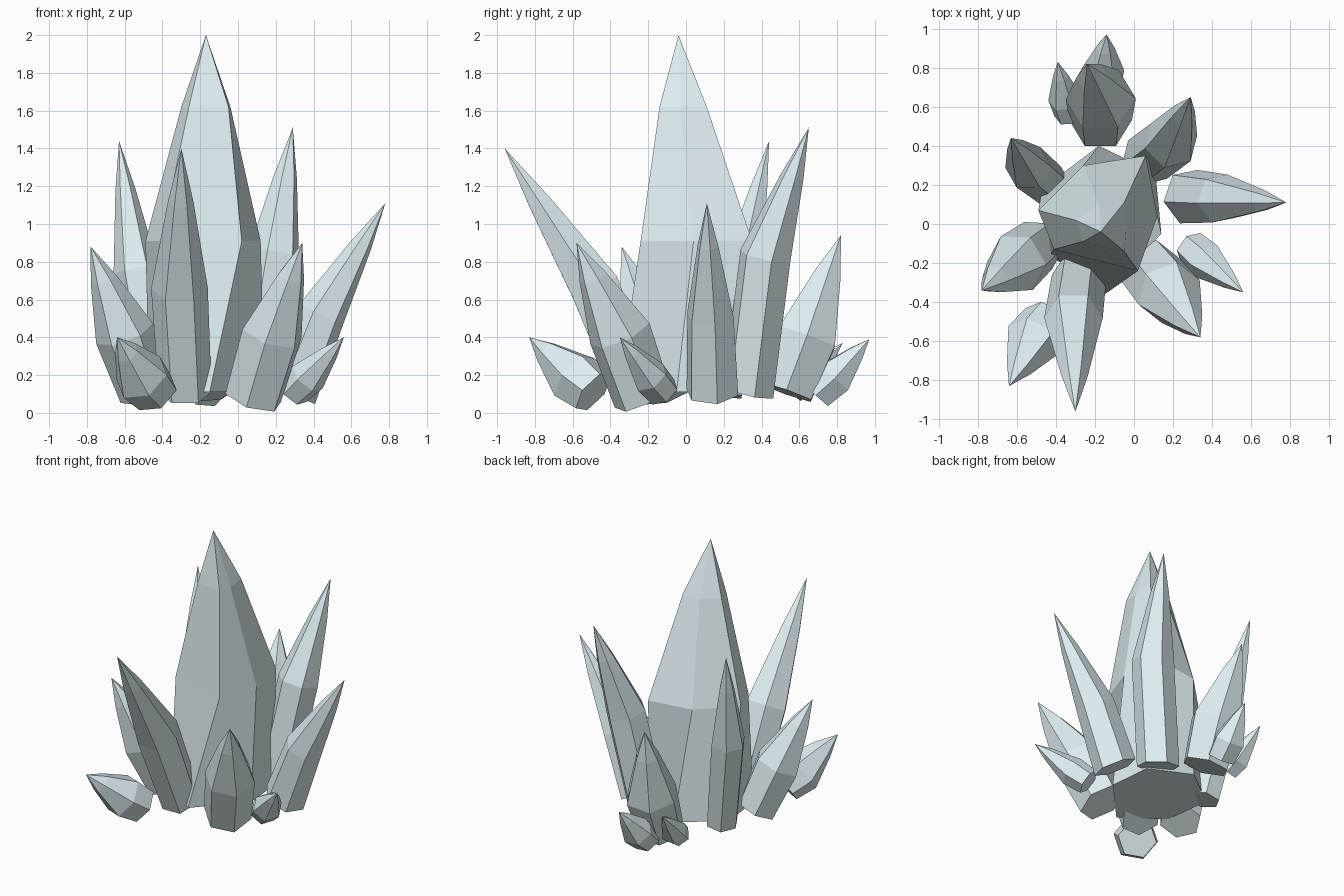
import bpy, bmesh, math
from mathutils import Vector

if "Cube" in bpy.data.objects:
    bpy.data.objects.remove(bpy.data.objects["Cube"])

mat = bpy.data.materials.new("pale_ice")
mat.diffuse_color = (0.74, 0.86, 0.89, 1)
mat.use_nodes = True
mat.node_tree.nodes["Principled BSDF"].inputs["Base Color"].default_value = mat.diffuse_color


def loft(name, rings, tip):
    """Skin six-sided rings up to a point, with a flat base cap."""
    bm = bmesh.new()
    loops = [[bm.verts.new(p) for p in r] for r in rings]
    apex = bm.verts.new(tip)
    bm.faces.new(list(reversed(loops[0])))
    n = len(loops[0])
    for i in range(n):
        j = (i + 1) % n
        for a, b in zip(loops, loops[1:]):
            bm.faces.new((a[i], a[j], b[j], b[i]))
        bm.faces.new((loops[-1][i], loops[-1][j], apex))
    bmesh.ops.recalc_face_normals(bm, faces=bm.faces)
    me = bpy.data.meshes.new(name)
    bm.to_mesh(me)
    bm.free()
    me.materials.append(mat)
    ob = bpy.data.objects.new(name, me)
    bpy.context.collection.objects.link(ob)


def shard(name, base, mid, tip, r_base, r_mid, phase):
    """Leaning crystal: base ring, wide middle ring, shoulder ring, tip."""
    base, mid, tip = Vector(base), Vector(mid), Vector(tip)
    rot = Vector((0, 0, 1)).rotation_difference((tip - base).normalized())

    def ring(c, r):
        angles = [math.radians(phase + 60 * k) for k in range(6)]
        return [c + rot @ Vector((r * math.cos(a), r * math.sin(a), 0)) for a in angles]

    loft(name, [ring(base, r_base), ring(mid, r_mid),
                ring(mid.lerp(tip, 0.62), r_mid * 0.45)], tip)


# Large central crystal with an irregular hexagonal section
sections = [
    (0.11, [(-0.15, -0.36), (0.14, -0.05), (0.11, 0.26), (-0.18, 0.40), (-0.47, 0.18), (-0.43, -0.16)]),
    (0.91, [(0.02, -0.24), (0.12, 0.04), (0.06, 0.35), (-0.26, 0.30), (-0.49, 0.07), (-0.41, -0.13)]),
    (1.62, [(-0.05, -0.14), (-0.04, -0.03), (-0.05, 0.11), (-0.18, 0.10), (-0.30, 0.02), (-0.26, -0.09)]),
]
loft("central_crystal", [[(x, y, z) for x, y in pts] for z, pts in sections],
     (-0.17, -0.04, 2.0))

# Surrounding crystals: name, base, middle, tip, base radius, middle radius, phase
shards = [
    ("tall_back_right", (0.07, 0.33, 0.11), (0.19, 0.42, 0.83), (0.29, 0.65, 1.51), 0.14, 0.14, 15),
    ("tall_back_left", (-0.43, 0.20, 0.10), (-0.54, 0.29, 0.75), (-0.63, 0.44, 1.44), 0.11, 0.12, 0),
    ("tall_front", (-0.28, -0.26, 0.11), (-0.31, -0.48, 0.66), (-0.30, -0.96, 1.40), 0.14, 0.15, 0),
    ("right_crystal", (0.28, 0.14, 0.11), (0.44, 0.13, 0.52), (0.78, 0.11, 1.11), 0.145, 0.13, 10),
    ("left_crystal", (-0.49, -0.11, 0.10), (-0.60, -0.20, 0.42), (-0.78, -0.34, 0.88), 0.14, 0.16, 0),
    ("front_right_crystal", (0.08, -0.23, 0.08), (0.18, -0.35, 0.42), (0.34, -0.58, 0.90), 0.16, 0.17, 20),
    ("back_crystal", (-0.17, 0.53, 0.11), (-0.17, 0.64, 0.40), (-0.24, 0.82, 0.94), 0.16, 0.18, 0),
    ("small_right", (0.29, -0.12, 0.11), (0.37, -0.19, 0.19), (0.56, -0.35, 0.40), 0.09, 0.10, 0),
    ("small_front_left", (-0.44, -0.49, 0.11), (-0.51, -0.59, 0.19), (-0.64, -0.83, 0.40), 0.13, 0.15, 35),
    ("small_back", (-0.17, 0.69, 0.10), (-0.16, 0.79, 0.19), (-0.14, 0.97, 0.39), 0.10, 0.11, 0),
    ("small_back_left", (-0.33, 0.56, 0.12), (-0.35, 0.64, 0.18), (-0.39, 0.83, 0.37), 0.08, 0.09, 0),
]
for s in shards:
    shard(*s)
